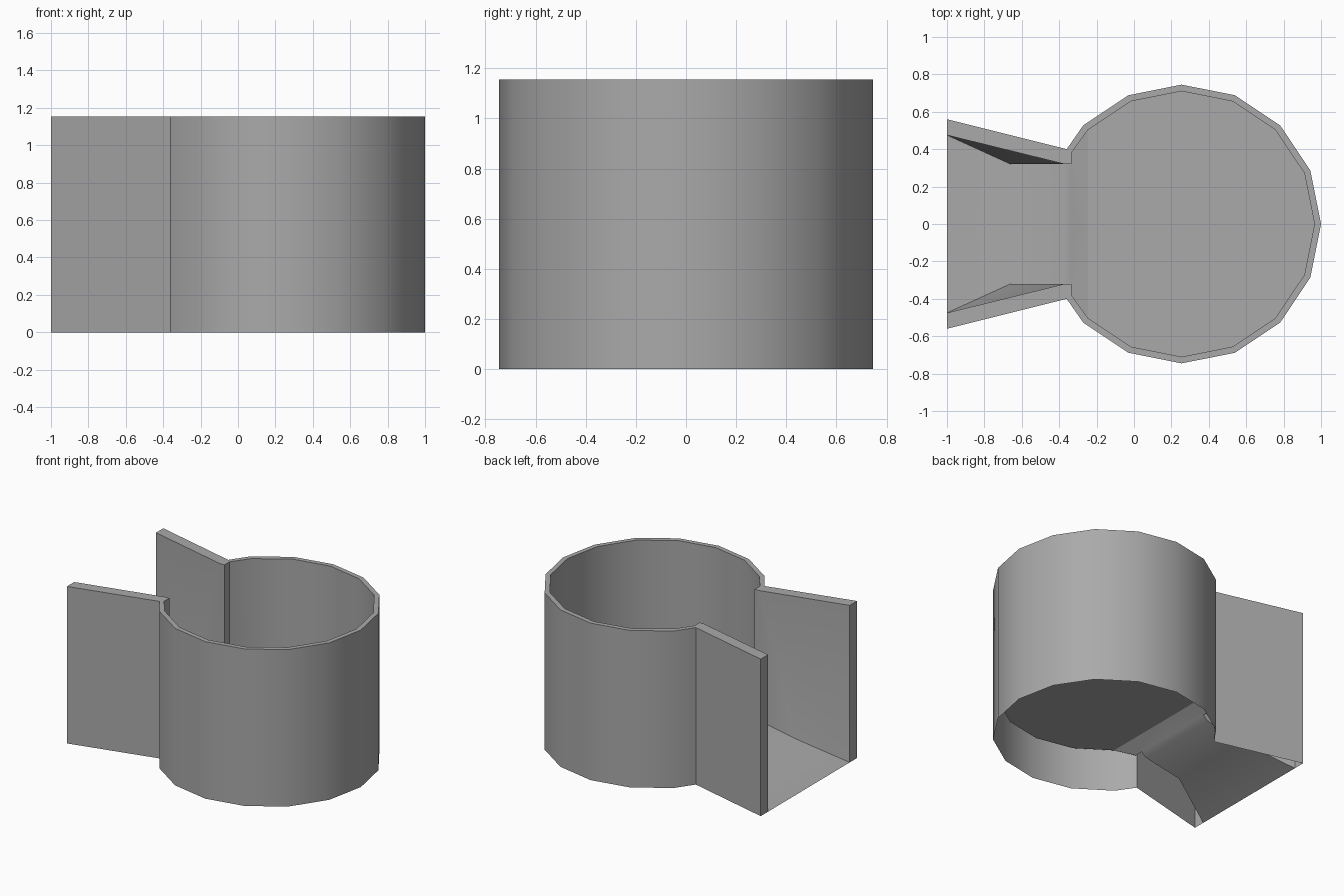
import bpy
import bmesh
from math import cos, sin, radians

cube = bpy.data.objects.get("Cube")
if cube:
    bpy.data.objects.remove(cube, do_unlink=True)

HEIGHT = 1.155
CENTRE = 0.255      # x of the round cup
FLOOR = 0.29        # height of the raised cup floor

grey = bpy.data.materials.new("plain grey")
grey.use_nodes = True
colour = (0.4, 0.4, 0.4, 1)
grey.diffuse_color = colour
grey.node_tree.nodes["Principled BSDF"].inputs["Base Color"].default_value = colour


def arc(radius):
    """Half of the sixteen-sided cup, from the closed end to the neck."""
    return [(CENTRE + radius * cos(radians(22.5 * i)), radius * sin(radians(22.5 * i)))
            for i in range(7)]


bm = bmesh.new()


def column(x, y, low):
    return bm.verts.new((x, y, low)), bm.verts.new((x, y, HEIGHT))


def wall(columns):
    for (a, a_top), (b, b_top) in zip(columns, columns[1:]):
        bm.faces.new((a, b, b_top, a_top))


# Outer skin: cup, neck and flared wing
outer = [column(x, y, 0) for x, y in arc(0.745) + [(-0.36, 0.40), (-1, 0.56)]]
wall(outer)

# Inner skin: cup and narrow neck, standing on the floor
inner = [column(x, y, FLOOR) for x, y in arc(0.71)]
inner += [column(-0.335, 0.38, 0.23), column(-0.335, 0.32, 0.23), column(-0.37, 0.32, 0.20)]
wall(inner)
neck, neck_top = inner[-1]

# Inner wing side, folded down to the knee of the ramp
lip, lip_top = column(-1, 0.475, 0)
knee = bm.verts.new((-0.66, 0.32, 0.145))
bm.faces.new((neck, knee, neck_top))
bm.faces.new((knee, lip, neck_top))
bm.faces.new((lip, lip_top, neck_top))
inner.append((lip, lip_top))

# Flat top rim and wing end
bm.faces.new([c[1] for c in outer] + [c[1] for c in reversed(inner)])
bm.faces.new((outer[-1][0], lip, lip_top, outer[-1][1]))

# Floor: level in the cup, then stepping down the ramp to the lip
rows = [[c[0] for c in inner[:7]], [inner[7][0], inner[8][0]], [neck], [knee], [lip]]
middle = [bm.verts.new((row[-1].co.x, 0, row[-1].co.z)) for row in rows]
bm.faces.new(rows[0] + [middle[0]])
for i in range(1, len(rows)):
    bm.faces.new([rows[i - 1][-1]] + rows[i] + [middle[i], middle[i - 1]])

# Mirror to the other side and weld
bmesh.ops.mirror(bm, geom=bm.verts[:] + bm.edges[:] + bm.faces[:], axis='Y', merge_dist=0.001)
bmesh.ops.remove_doubles(bm, verts=bm.verts[:], dist=0.001)
bmesh.ops.dissolve_limit(bm, angle_limit=radians(0.5), verts=bm.verts[:], edges=bm.edges[:])
bmesh.ops.recalc_face_normals(bm, faces=bm.faces[:])

mesh = bpy.data.meshes.new("open_cup_with_chute")
bm.to_mesh(mesh)
bm.free()
mesh.materials.append(grey)
cup = bpy.data.objects.new("open_cup_with_chute", mesh)
bpy.context.collection.objects.link(cup)
bpy.ops.object.select_all(action='DESELECT')
cup.select_set(True)
bpy.context.view_layer.objects.active = cup
bpy.ops.object.shade_smooth_by_angle(angle=radians(30))
